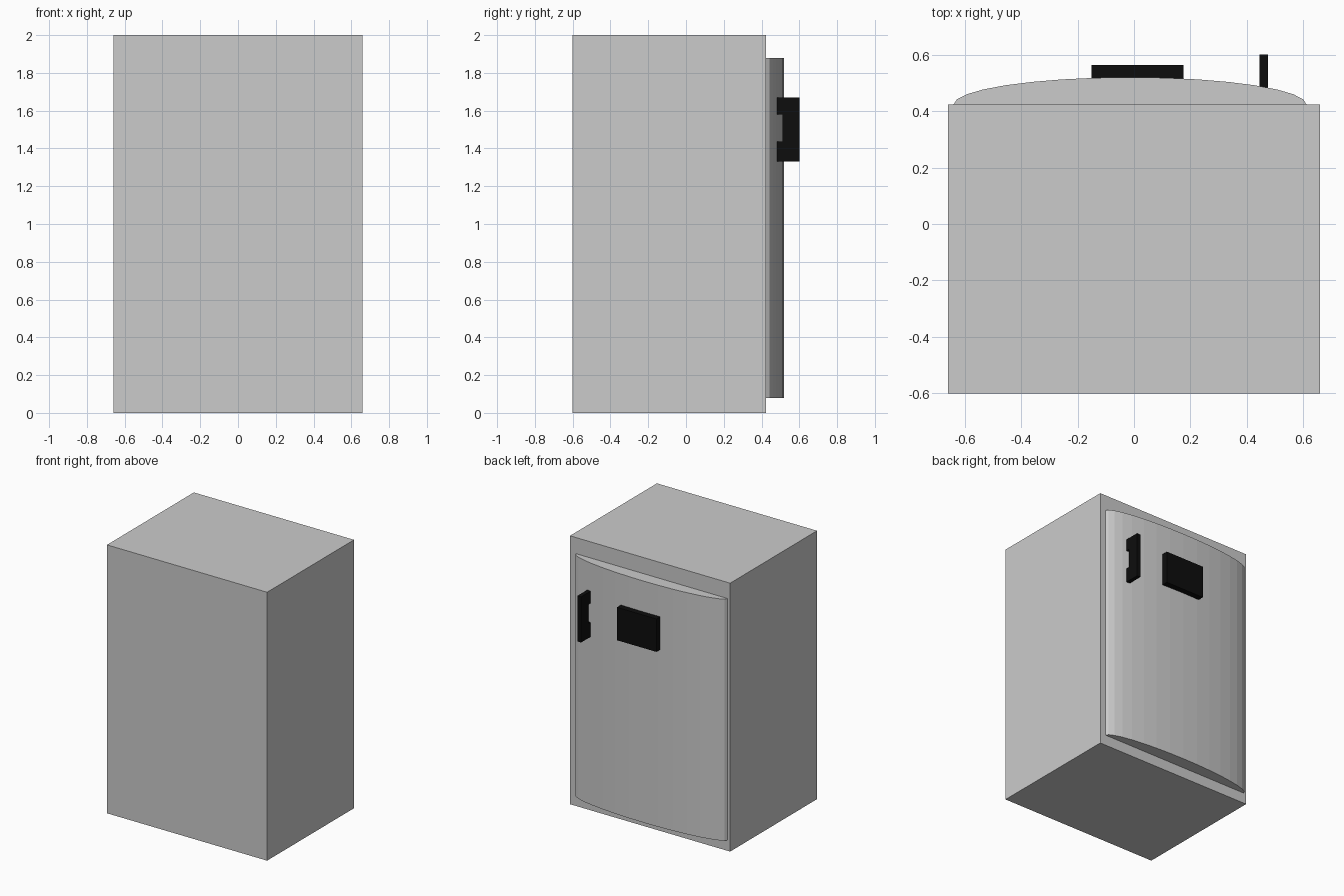
import bpy, bmesh
from math import pi, cos, sin

if "Cube" in bpy.data.objects:
    bpy.data.objects.remove(bpy.data.objects["Cube"])

black = bpy.data.materials.new("black_plastic")
black.diffuse_color = (0.004, 0.004, 0.004, 1)
black.use_nodes = True
black.node_tree.nodes["Principled BSDF"].inputs["Base Color"].default_value = black.diffuse_color


def prism(name, profile, direction, mat=None):
    """Extrude a closed planar outline along a direction vector."""
    bm = bmesh.new()
    face = bm.faces.new([bm.verts.new(p) for p in profile])
    ext = bmesh.ops.extrude_face_region(bm, geom=[face])
    verts = [g for g in ext["geom"] if isinstance(g, bmesh.types.BMVert)]
    bmesh.ops.translate(bm, verts=verts, vec=direction)
    bmesh.ops.recalc_face_normals(bm, faces=bm.faces)
    mesh = bpy.data.meshes.new(name)
    bm.to_mesh(mesh)
    bm.free()
    obj = bpy.data.objects.new(name, mesh)
    bpy.context.collection.objects.link(obj)
    if mat:
        mesh.materials.append(mat)
    return obj


def box(name, x0, x1, y0, y1, z0, z1, mat=None):
    outline = [(x0, y0, z0), (x1, y0, z0), (x1, y1, z0), (x0, y1, z0)]
    return prism(name, outline, (0, 0, z1 - z0), mat)


# cabinet
box("cabinet", -0.66, 0.66, -0.60, 0.423, 0, 2)

# bowed door: half ellipse in plan, flat facets
SEGMENTS = 16
arc = [(-0.014 + 0.626 * cos(pi * i / SEGMENTS),
        0.423 + 0.097 * sin(pi * i / SEGMENTS), 0.08)
       for i in range(SEGMENTS + 1)]
prism("door", arc, (0, 0, 1.80))

# control panel on the door
box("control_panel", -0.15, 0.175, 0.505, 0.563, 1.405, 1.65, black)

# C-shaped door handle
outline = [(0.475, 1.33), (0.60, 1.33), (0.60, 1.67), (0.475, 1.67),
           (0.475, 1.58), (0.512, 1.58), (0.512, 1.437), (0.475, 1.437)]
prism("door_handle", [(0.445, y, z) for y, z in outline], (0.03, 0, 0), black)
